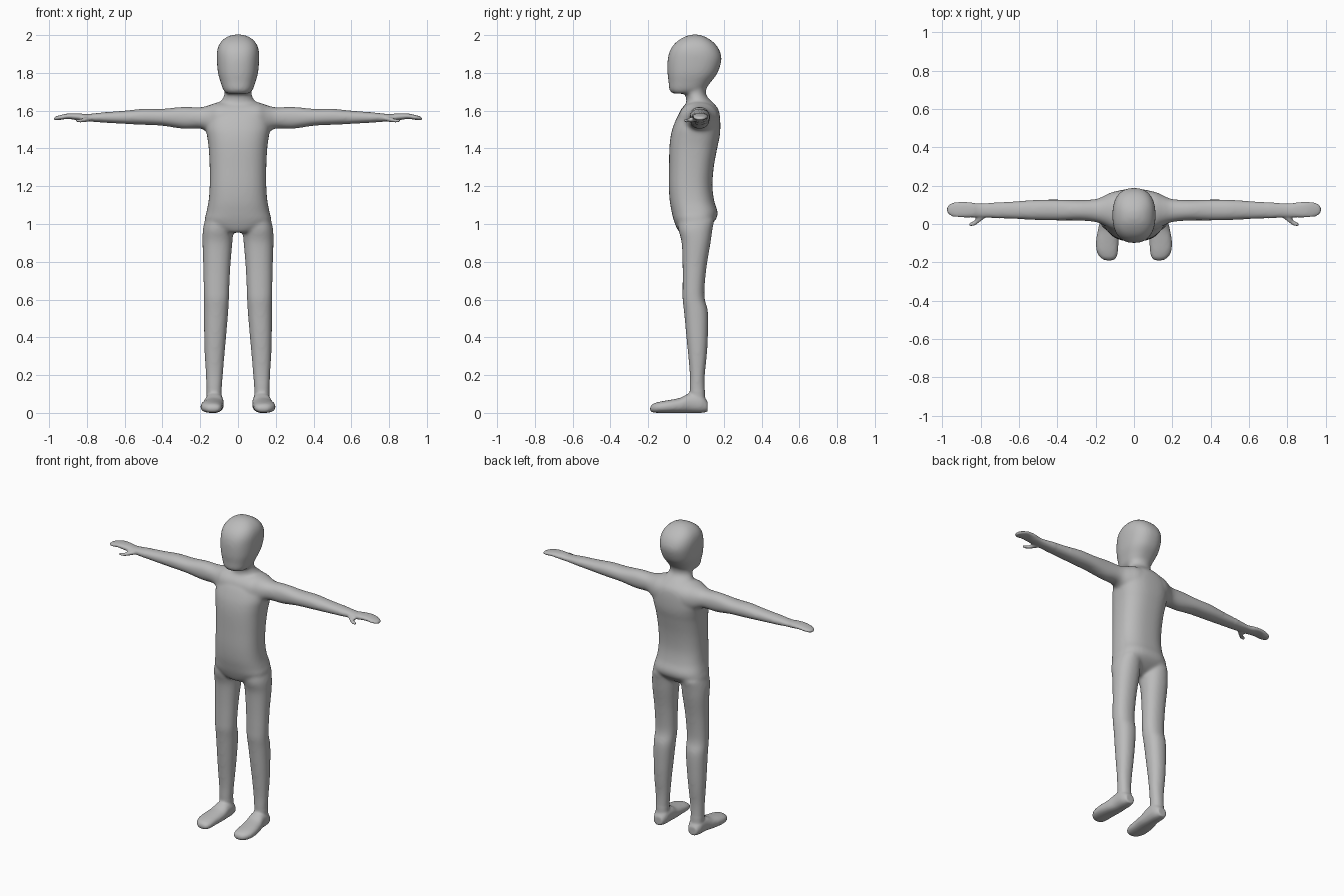
import bpy
import bmesh
from math import cos, sin, pi, copysign
from mathutils import Vector

cube = bpy.data.objects.get("Cube")
if cube:
    bpy.data.objects.remove(cube, do_unlink=True)

SIDES = 40
STEPS = 5
# For each loft axis: where the axis, width and depth coordinates go in (x, y, z)
ORDER = {"x": (0, 1, 2), "y": (1, 0, 2), "z": (2, 0, 1)}


def spline(a, b, c, d, t):
    """Catmull-Rom blend from b to c."""
    return b + 0.5 * t * (c - a + t * (2*a - 5*b + 4*c - d + t * (3*(b - c) + d - a)))


def resample(rows):
    rows = [Vector(r) / 100 for r in rows]
    padded = [rows[0]] + rows + [rows[-1]]
    result = []
    for i in range(len(rows) - 1):
        result += [spline(*padded[i:i + 4], k / STEPS) for k in range(STEPS)]
    return result + [rows[-1]]


def loft(bm, axis, rows, side=1, power=2.0):
    """Skin rounded sections: (position, width min, max, depth min, max) in hundredths."""
    rings = []
    for pos, u0, u1, v0, v1 in resample(rows):
        ring = []
        for k in range(SIDES):
            c, s = cos(2 * pi * k / SIDES), sin(2 * pi * k / SIDES)
            c = copysign(abs(c) ** (2 / power), c)
            s = copysign(abs(s) ** (2 / power), s)
            local = (pos, (u0 + u1 + (u1 - u0) * c) / 2, (v0 + v1 + (v1 - v0) * s) / 2)
            point = Vector()
            for index, value in zip(ORDER[axis], local):
                point[index] = value
            point.x *= side
            ring.append(bm.verts.new(point))
        rings.append(ring)
    faces = [bm.faces.new(rings[0]), bm.faces.new(rings[-1])]
    for low, high in zip(rings, rings[1:]):
        for k in range(SIDES):
            n = (k + 1) % SIDES
            faces.append(bm.faces.new((low[k], low[n], high[n], high[k])))
    bmesh.ops.recalc_face_normals(bm, faces=faces)


head = [(169, -6, 6, -7, 4), (171, -7.8, 7.8, -8.8, 9.5), (175, -9.2, 9.2, -9.2, 13),
        (180, -10.6, 10.6, -9.8, 16.7), (187, -11.2, 11.2, -9.7, 18.8),
        (192, -11, 11, -8.4, 17.7), (196, -9.4, 9.4, -5.5, 14.8),
        (199, -6, 6, -1, 10.4), (200.3, -2, 2, 3, 6.5)]
neck = [(160, -13, 13, -2, 17), (164, -10, 10, 0, 14.5), (167, -7.8, 7.8, 0, 11.5),
        (170, -7.2, 7.2, -1, 10.5), (176, -8, 8, -2, 12)]
torso = [(95.5, -6, 6, -3.5, 6), (98, -13, 13, -5, 11), (102, -17.4, 17.4, -6.5, 15.5),
         (106, -16.8, 16.8, -7.5, 16.8), (112, -15.6, 15.6, -8.6, 15),
         (120, -15, 15, -9.1, 14), (130, -15, 15, -9, 14.7), (140, -15.5, 15.5, -8.8, 16.5),
         (146, -16.3, 16.3, -8.2, 17.8), (151, -17, 17, -7, 18.2),
         (157, -16, 16, -4.5, 18), (161, -12, 12, -1.5, 17), (164, -9, 9, 0, 14.5)]
arm = [(0, -4, 18, 147, 165), (10, -3.5, 17, 147, 164.5), (15, -1, 15, 148, 163),
       (20, 1, 13, 150.5, 161.8), (29, 1.8, 12.6, 150.4, 162), (40, 1.8, 12.8, 152, 161),
       (50, 2, 12.7, 152.5, 161), (60, 2.5, 12, 153, 160), (70, 2.9, 11.4, 153.6, 159.2),
       (80, 3.5, 10.7, 154.4, 158.2), (84, 3.3, 11.2, 154.8, 158.6),
       (90, 3.3, 11.7, 155.6, 158.5), (95, 3.9, 11, 155, 157.4), (97.6, 6, 9, 155, 156.4)]
thumb = [(77, 3.5, 7, 154.8, 157), (81, 0.5, 5, 153.8, 156.4),
         (83, -0.8, 2, 153.6, 155.8), (85.8, -1.3, 0.8, 154, 155.4)]
leg = [(4, 8.5, 16.5, 3, 10.5), (12, 8.6, 16.7, 2, 10), (20, 8, 17, 2, 10),
       (30, 7.2, 17.6, 1.2, 11), (40, 6.3, 17.9, 0.2, 11.6), (53, 5.2, 18.1, -1, 11.7),
       (60, 4.8, 18.1, -1.8, 10), (66, 4.6, 18.2, -1.8, 9.8), (78, 4, 18.4, -1.8, 11),
       (90, 3, 18.8, -2.3, 13), (97, 2.5, 18.6, -4, 14), (102, 3, 17.5, -4, 15)]
foot = [(-19, 11, 15, 1.2, 3.2), (-17.5, 9.2, 17.6, 0.2, 4.8), (-14, 8.3, 19.5, 0, 5.9),
        (-9, 8, 19.8, 0, 6.8), (-3, 7.6, 18.8, 0, 8), (2, 7.6, 17.6, 0, 10.4),
        (8, 8, 17, 0, 10), (11.4, 9.5, 15.5, 0.6, 6)]

# Trunk and head
bm = bmesh.new()
loft(bm, "z", torso, power=2.5)
loft(bm, "z", neck)
loft(bm, "z", head, power=2.4)

# Mirrored limbs
for side in (1, -1):
    loft(bm, "x", arm, side, 2.2)
    loft(bm, "x", thumb, side)
    loft(bm, "z", leg, side, 2.2)
    loft(bm, "y", foot, side, 2.3)

mesh = bpy.data.meshes.new("body")
bm.to_mesh(mesh)
bm.free()
body = bpy.data.objects.new("body", mesh)
bpy.context.collection.objects.link(body)
bpy.context.view_layer.objects.active = body
body.select_set(True)

# Fuse the parts into one skin
remesh = body.modifiers.new("fuse", "REMESH")
remesh.mode = "VOXEL"
remesh.voxel_size = 0.008
bpy.ops.object.modifier_apply(modifier=remesh.name)

# Soften the joins, more strongly on the trunk than on the hands and feet
trunk = body.vertex_groups.new(name="trunk")
trunk.add([v.index for v in body.data.vertices
           if abs(v.co.x) < 0.7 and v.co.z > 0.12], 1.0, "REPLACE")
for name, group, count in (("soften", "", 3), ("blend", "trunk", 12)):
    smooth = body.modifiers.new(name, "SMOOTH")
    smooth.factor = 0.5
    smooth.iterations = count
    smooth.vertex_group = group
    bpy.ops.object.modifier_apply(modifier=smooth.name)

# Plain grey skin
color = (0.5, 0.5, 0.5, 1)
grey = bpy.data.materials.new("plain grey")
grey.use_nodes = True
grey.diffuse_color = color
grey.node_tree.nodes["Principled BSDF"].inputs["Base Color"].default_value = color
body.data.materials.clear()
body.data.materials.append(grey)
bpy.ops.object.shade_smooth()
